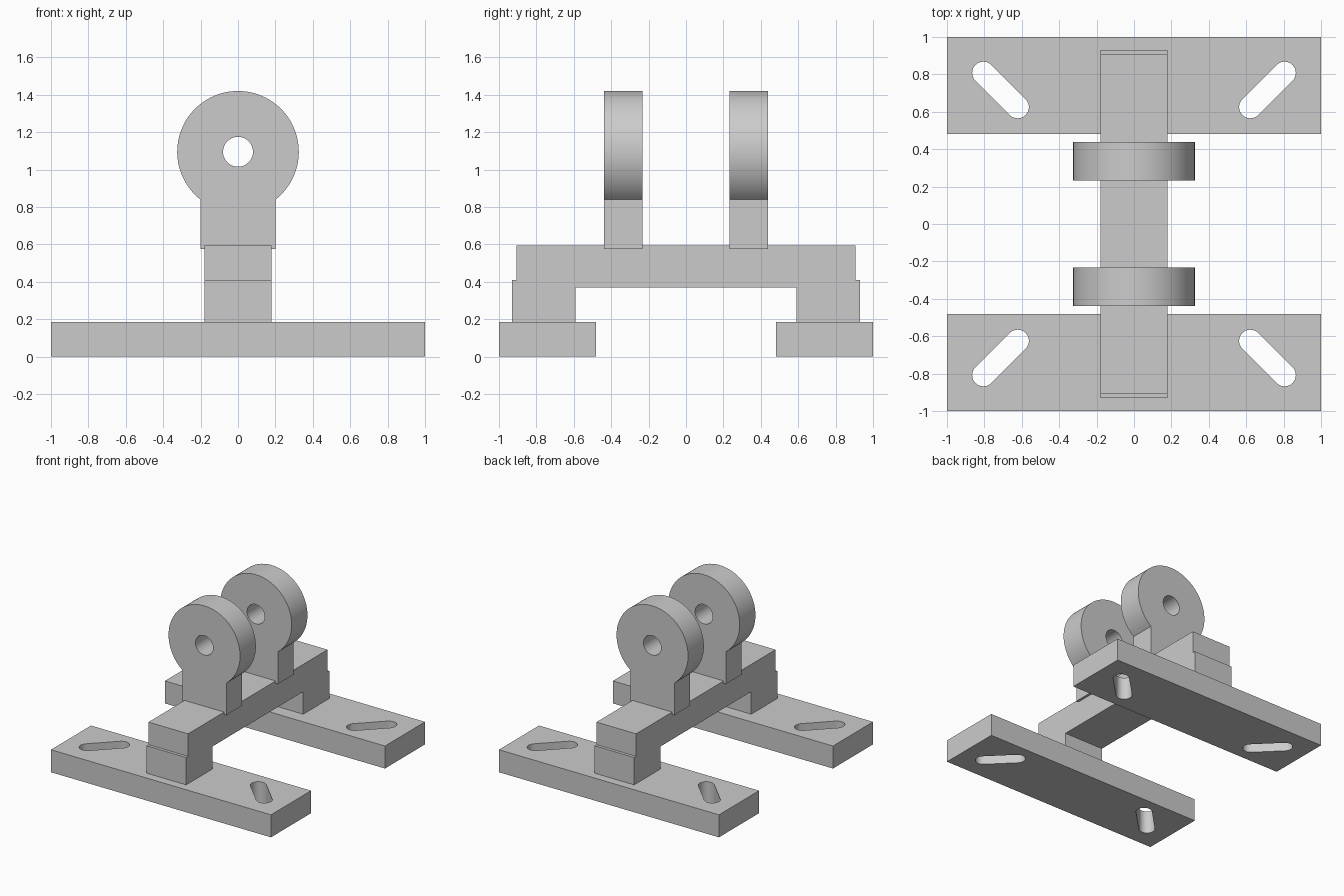
import bpy
import bmesh
from math import pi, sin, cos, asin, atan2
from mathutils import Matrix, Vector

default = bpy.data.objects.get("Cube")
if default:
    bpy.data.objects.remove(default, do_unlink=True)

grey = bpy.data.materials.new("plain grey")
grey.use_nodes = True
colour = (0.6, 0.6, 0.6, 1)
grey.diffuse_color = colour
grey.node_tree.nodes["Principled BSDF"].inputs["Base Color"].default_value = colour


def add_object(name, mesh):
    mesh.materials.clear()
    mesh.materials.append(grey)
    obj = bpy.data.objects.new(name, mesh)
    bpy.context.collection.objects.link(obj)
    return obj


def box(name, low, high):
    low, high = Vector(low), Vector(high)
    bm = bmesh.new()
    bmesh.ops.create_cube(bm, size=1)
    bmesh.ops.scale(bm, vec=high - low, verts=bm.verts)
    bmesh.ops.translate(bm, vec=(low + high) / 2, verts=bm.verts)
    mesh = bpy.data.meshes.new(name)
    bm.to_mesh(mesh)
    bm.free()
    return add_object(name, mesh)


def arc(centre, radius, start, end, steps):
    angles = [start + (end - start) * i / steps for i in range(steps + 1)]
    return [(centre[0] + radius * cos(a), centre[1] + radius * sin(a)) for a in angles]


def slot(a, b, radius):
    """Closed outline with round ends centred on a and b."""
    turn = atan2(b[1] - a[1], b[0] - a[0])
    return (arc(b, radius, turn - pi / 2, turn + pi / 2, 16)
            + arc(a, radius, turn + pi / 2, turn + 3 * pi / 2, 16))


def extruded(name, loops, depth, matrix):
    """Solid from an outline and its holes, centred on the local xy plane."""
    curve = bpy.data.curves.new(name, "CURVE")
    curve.dimensions = "2D"
    curve.fill_mode = "BOTH"
    curve.extrude = depth / 2
    for loop in loops:
        spline = curve.splines.new("POLY")
        spline.points.add(len(loop) - 1)
        for point, (x, y) in zip(spline.points, loop):
            point.co = (x, y, 0, 1)
        spline.use_cyclic_u = True
    helper = bpy.data.objects.new(name + "_outline", curve)
    mesh = bpy.data.meshes.new_from_object(helper)
    bpy.data.objects.remove(helper)
    bm = bmesh.new()
    bm.from_mesh(mesh)
    bmesh.ops.remove_doubles(bm, verts=bm.verts, dist=1e-4)
    bmesh.ops.transform(bm, matrix=matrix, verts=bm.verts)
    bmesh.ops.recalc_face_normals(bm, faces=bm.faces)
    bm.to_mesh(mesh)
    bm.free()
    obj = add_object(name, mesh)
    bpy.ops.object.select_all(action="DESELECT")
    obj.select_set(True)
    bpy.context.view_layer.objects.active = obj
    bpy.ops.object.shade_smooth_by_angle(angle=pi / 6)
    return obj


WIDTH = 0.18
PLATE_TOP = 0.185
LUG_RADIUS, STEM, LUG_Z, LUG_BASE = 0.325, 0.2, 1.095, 0.575

# Cross beam joining both feet
box("cross_beam", (-WIDTH, -0.905, 0.37), (WIDTH, 0.905, 0.595))

# Lug outline: round eye flowing into a straight stem, with a pin hole
gap = asin(STEM / LUG_RADIUS)
lug_outline = arc((0, LUG_Z), LUG_RADIUS, gap - pi / 2, 3 * pi / 2 - gap, 72)
lug_outline += [(-STEM, LUG_BASE), (STEM, LUG_BASE)]
pin_hole = arc((0, LUG_Z), 0.08, 0, 2 * pi, 40)[:-1]

for side, s in (("front", -1), ("back", 1)):
    # Slotted base plate
    plate = [(-1, s * 0.48), (1, s * 0.48), (1, s), (-1, s)]
    slots = [slot((m * 0.622, s * 0.625), (m * 0.805, s * 0.808), 0.06) for m in (-1, 1)]
    extruded(side + "_base_plate", [plate] + slots, PLATE_TOP,
             Matrix.Translation((0, 0, PLATE_TOP / 2)))
    # Foot block between plate and beam
    ys = sorted((s * 0.59, s * 0.93))
    box(side + "_foot_block", (-WIDTH, ys[0], PLATE_TOP), (WIDTH, ys[1], 0.41))
    # Upright lug
    extruded(side + "_lug", [lug_outline, pin_hole], 0.205,
             Matrix.Translation((0, s * 0.335, 0)) @ Matrix.Rotation(pi / 2, 4, "X"))
